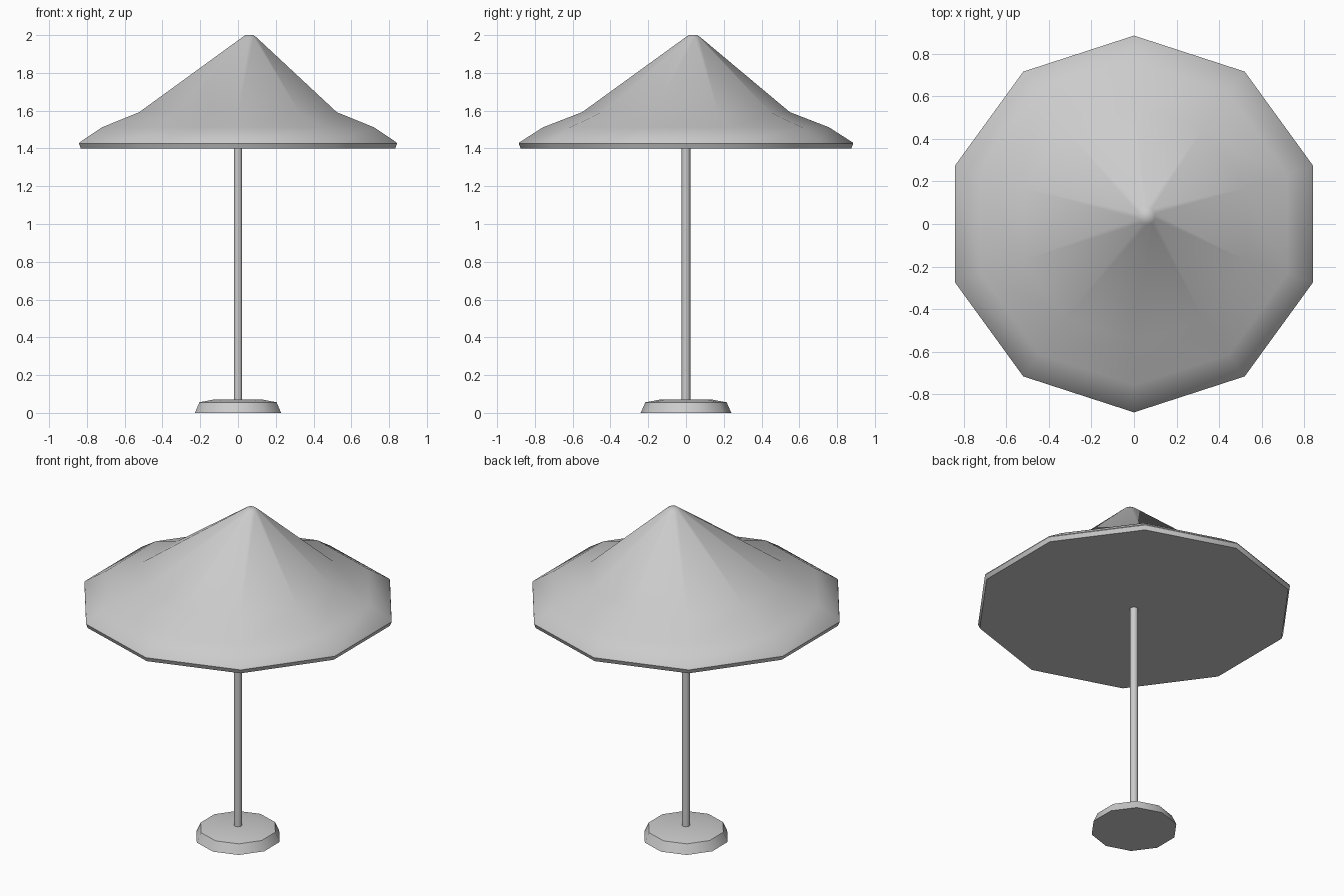
import bpy, bmesh, math

cube = bpy.data.objects.get("Cube")
if cube:
    bpy.data.objects.remove(cube, do_unlink=True)

GREY = (0.6, 0.6, 0.6, 1.0)
grey = bpy.data.materials.new("light_grey")
grey.use_nodes = True
grey.diffuse_color = GREY
grey.node_tree.nodes["Principled BSDF"].inputs["Base Color"].default_value = GREY


def stack_rings(name, rings, sides=10):
    """Loft capped polygons; each ring is (radius, z) or (radius, z, x, y)."""
    bm = bmesh.new()
    loops = []
    for radius, z, *offset in rings:
        ox, oy = offset or (0, 0)
        angles = [math.pi / 2 + math.tau * i / sides for i in range(sides)]
        loops.append([bm.verts.new((ox + radius * math.cos(a), oy + radius * math.sin(a), z))
                      for a in angles])
    for low, high in zip(loops, loops[1:]):
        for i in range(sides):
            j = (i + 1) % sides
            bm.faces.new((low[i], low[j], high[j], high[i]))
    bm.faces.new(loops[0][::-1])
    bm.faces.new(loops[-1])
    mesh = bpy.data.meshes.new(name)
    bm.to_mesh(mesh)
    bm.free()
    mesh.materials.append(grey)
    obj = bpy.data.objects.new(name, mesh)
    bpy.context.collection.objects.link(obj)
    bpy.ops.object.select_all(action="DESELECT")
    obj.select_set(True)
    bpy.context.view_layer.objects.active = obj
    bpy.ops.object.shade_smooth_by_angle(angle=math.radians(42))
    return obj


# Weighted foot with sloping sides and a slightly domed top
stack_rings("base", [(0.24, 0), (0.215, 0.056), (0.14, 0.07)])

# Straight pole running up into the canopy
stack_rings("pole", [(0.023, 0.06), (0.023, 1.41)])

# Flared canopy with a thin rim and an off-centre rounded tip
TIP = (0.06, 0.037)
stack_rings("canopy", [
    (0.875, 1.4), (0.885, 1.425), (0.882, 1.432),
    (0.757, 1.512), (0.55, 1.592),
    (0.04, 1.988, *TIP), (0.022, 2.0, *TIP),
])
